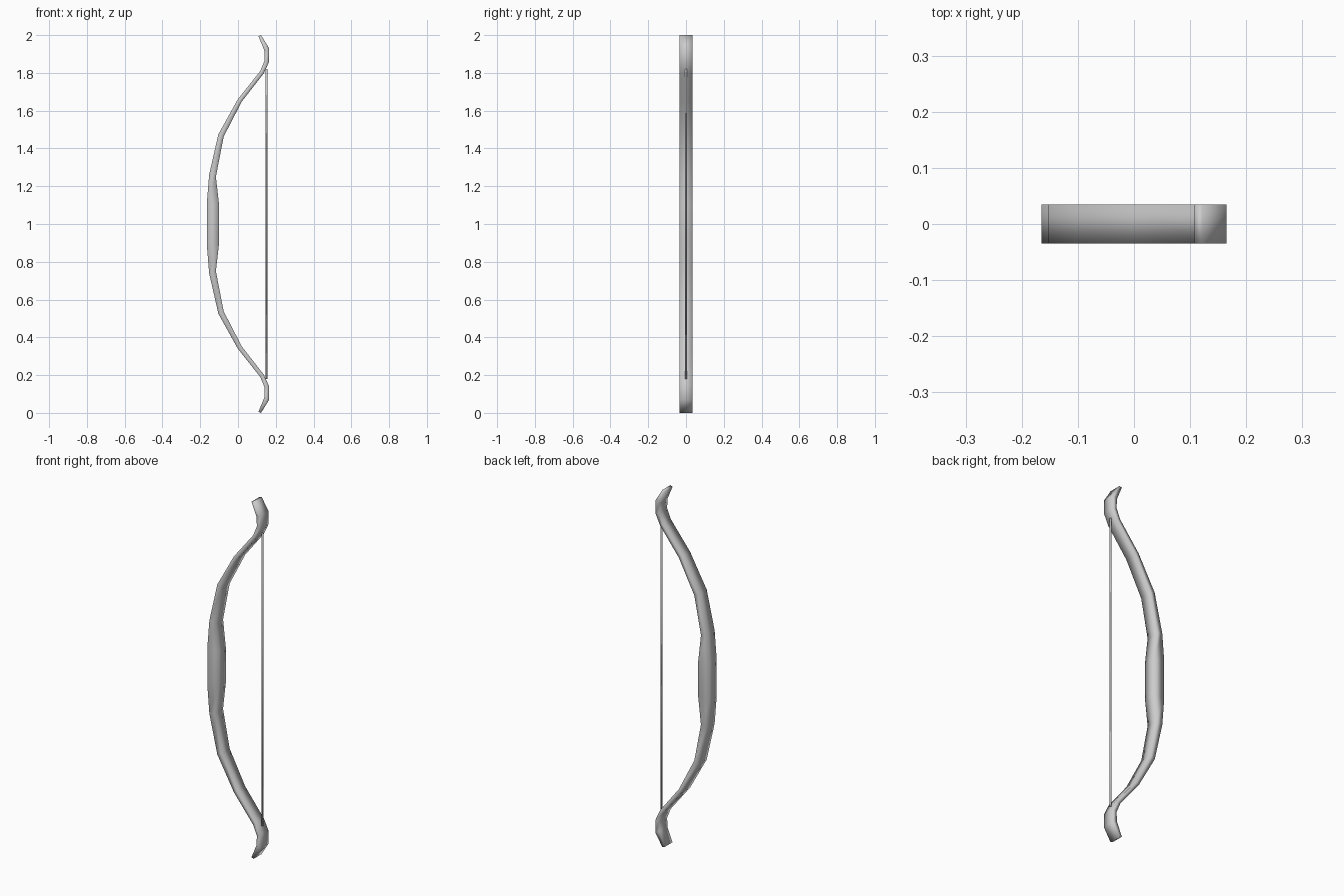
import bpy, bmesh
from mathutils import Vector

if "Cube" in bpy.data.objects:
    bpy.data.objects.remove(bpy.data.objects["Cube"])

HALF_W = 0.035

# Upper half stations from grip to tip: back edge (x, z), belly edge (x, z)
upper = [
    ((-0.165, 1.11), (-0.100, 1.10)),
    ((-0.153, 1.26), (-0.117, 1.25)),
    ((-0.104, 1.475), (-0.076, 1.462)),
    ((-0.001, 1.66), (0.020, 1.648)),
    ((0.118, 1.81), (0.136, 1.797)),
    ((0.141, 1.865), (0.163, 1.855)),
    ((0.140, 1.917), (0.165, 1.93)),
    ((0.108, 1.995), (0.122, 2.00)),
]
lower = [tuple((x, 2 - z) for x, z in s) for s in reversed(upper)]


def finish(name, bm):
    bmesh.ops.recalc_face_normals(bm, faces=bm.faces)
    for f in bm.faces:
        f.smooth = True
    me = bpy.data.meshes.new(name)
    bm.to_mesh(me)
    bm.free()
    ob = bpy.data.objects.new(name, me)
    bpy.context.collection.objects.link(ob)
    return ob


# Bow stave: four-sided section lofted through the stations
bm = bmesh.new()
rings = []
for (bx, bz), (fx, fz) in lower + upper:
    rings.append([bm.verts.new(p) for p in (
        (bx, -HALF_W, bz), (fx, -HALF_W, fz), (fx, HALF_W, fz), (bx, HALF_W, bz))])
for a, b in zip(rings, rings[1:]):
    for i in range(4):
        j = (i + 1) % 4
        bm.faces.new((a[i], a[j], b[j], b[i]))
bm.faces.new(rings[0])
bm.faces.new(rings[-1])
# stand exactly on the ground with full height
for v in rings[0]:
    v.co.z = max(v.co.z, 0.0)
finish("bow_stave", bm)

# Bowstring: thin straight cord between the limb necks
bm = bmesh.new()
bmesh.ops.create_cone(bm, cap_ends=True, segments=8, radius1=0.005,
                      radius2=0.005, depth=1.64)
bmesh.ops.translate(bm, verts=bm.verts, vec=Vector((0.151, 0, 1.0)))
finish("bowstring", bm)
